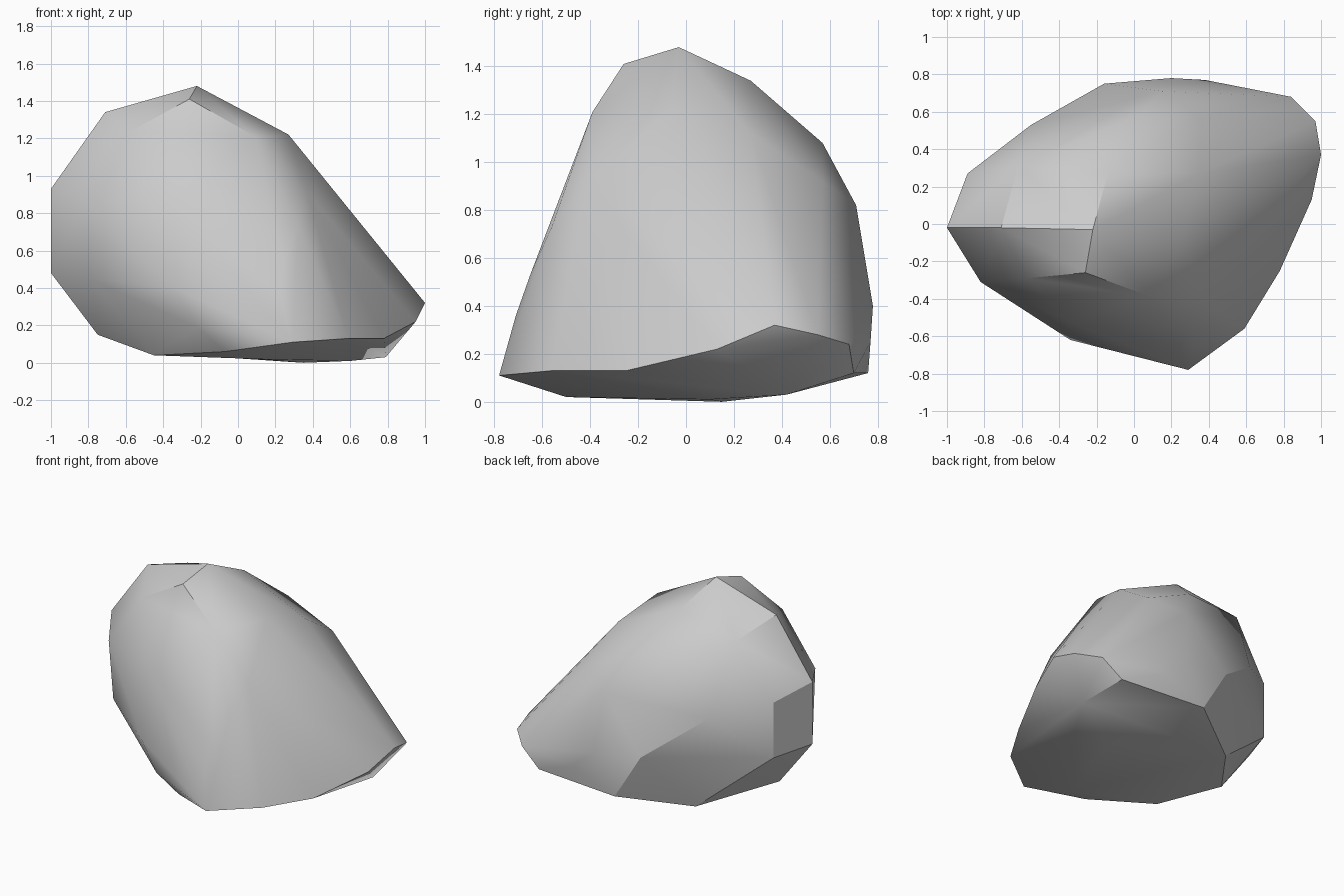
import bpy, bmesh, math

# Chipped crown and upper facets
crown = [(-.22, -.03, 1.48), (-.26, -.26, 1.41), (-.71, -.02, 1.34), (-.57, -.29, 1.24),
         (.09, -.39, 1.21), (.27, -.06, 1.22), (-.14, .27, 1.34), (.35, .27, 1.12),
         (-.62, .31, 1.25)]
# Left end facets
left_end = [(-1, -.02, .93), (-1, -.02, .48), (-.89, .27, .86), (-.89, .27, .46),
            (-.82, -.31, .87), (-.79, -.3, .45), (-.75, 0, .15)]
# Ridge between the front and right faces, and the front belly
front = [(.37, -.41, .91), (.32, -.56, .73), (.24, -.65, .53), (.23, -.71, .36),
         (.29, -.78, .11), (-.34, -.62, .4), (-.22, -.62, .19), (-.35, -.52, .85)]
# Rounded back
back = [(-.55, .53, .75), (-.16, .75, .45), (.2, .78, .4), (0, .57, 1.08),
        (.15, .71, .82), (.36, .57, .92), (.62, .6, .6), (.38, .77, .25)]
# Low nose at the right
nose = [(1, .37, .32), (.97, .55, .28), (.84, .68, .24), (.95, .13, .22),
        (.78, -.25, .13), (.59, -.56, .13), (.69, .7, .12)]
# Flat underside
base = [(.04, .76, .12), (-.4, .46, .05), (-.45, -.3, .04), (-.07, -.58, .06),
        (.1, -.5, .02), (.35, .15, 0), (.79, .42, .03), (.6, .1, .01)]

bm = bmesh.new()
for p in crown + left_end + front + back + nose + base:
    bm.verts.new(p)
hull = bmesh.ops.convex_hull(bm, input=bm.verts[:])
loose = [v for v in bm.verts if not v.link_faces]
bmesh.ops.delete(bm, geom=loose, context='VERTS')
# Merge nearly coplanar triangles into flat chipped facets
bmesh.ops.dissolve_limit(bm, angle_limit=math.radians(4),
                         verts=bm.verts[:], edges=bm.edges[:])
bmesh.ops.recalc_face_normals(bm, faces=bm.faces[:])

mesh = bpy.data.meshes.new("boulder")
bm.to_mesh(mesh)
bm.free()
rock = bpy.data.objects.new("boulder", mesh)
bpy.context.collection.objects.link(rock)
bpy.context.view_layer.objects.active = rock
rock.select_set(True)
bpy.ops.object.shade_smooth_by_angle(angle=math.radians(30))
